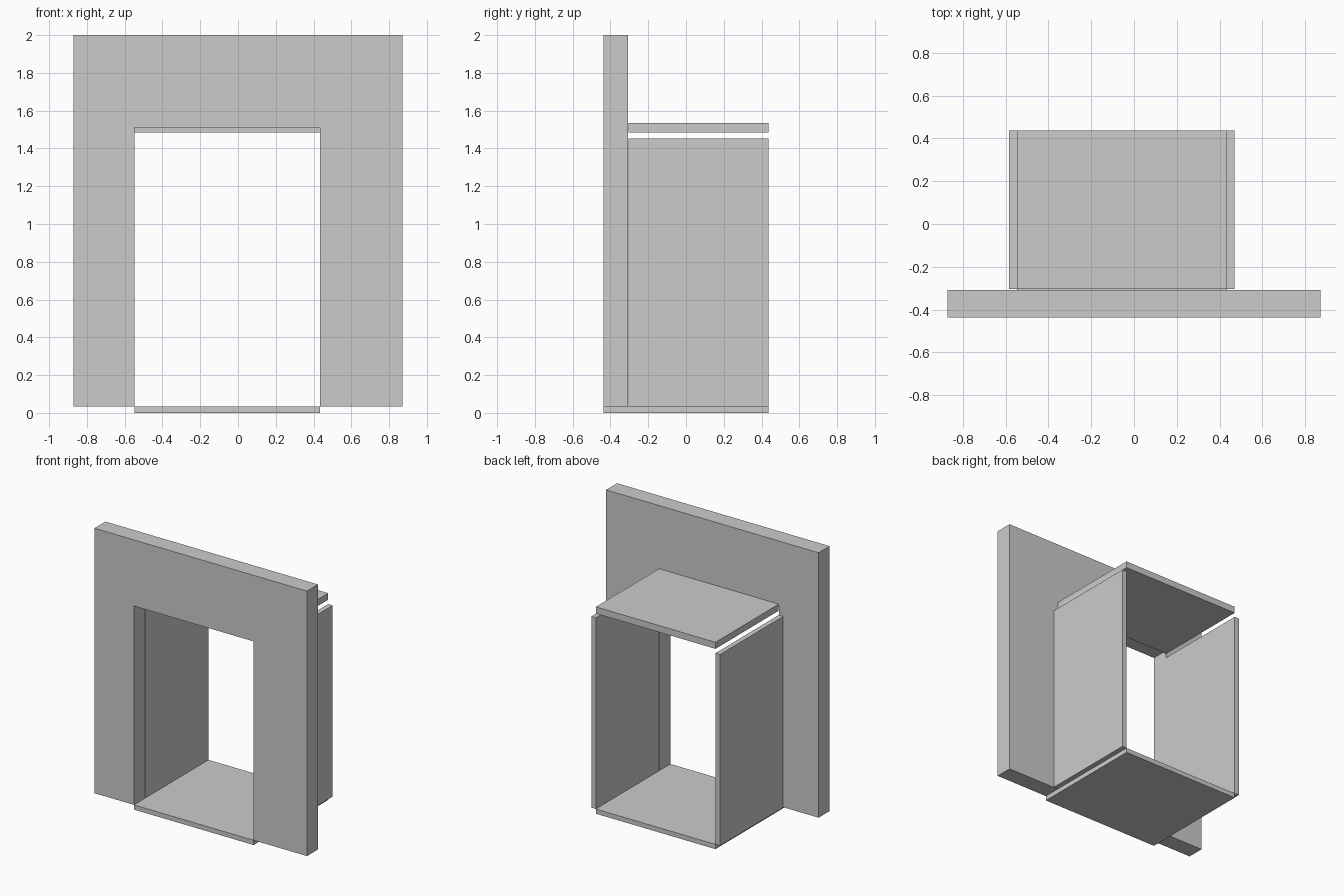
import bpy
import bmesh

if "Cube" in bpy.data.objects:
    bpy.data.objects.remove(bpy.data.objects["Cube"])


def finish(name, bm):
    bmesh.ops.recalc_face_normals(bm, faces=bm.faces)
    mesh = bpy.data.meshes.new(name)
    bm.to_mesh(mesh)
    bm.free()
    obj = bpy.data.objects.new(name, mesh)
    bpy.context.collection.objects.link(obj)
    return obj


def box(name, x, y, z):
    bm = bmesh.new()
    bmesh.ops.create_cube(bm, size=1)
    for v in bm.verts:
        v.co = [lo + (c + 0.5) * (hi - lo) for c, (lo, hi) in zip(v.co, (x, y, z))]
    return finish(name, bm)


def extruded_profile(name, points, y0, y1):
    bm = bmesh.new()
    face = bm.faces.new([bm.verts.new((x, y0, z)) for x, z in points])
    ext = bmesh.ops.extrude_face_region(bm, geom=[face], use_keep_orig=True)
    verts = [g for g in ext["geom"] if isinstance(g, bmesh.types.BMVert)]
    bmesh.ops.translate(bm, verts=verts, vec=(0, y1 - y0, 0))
    return finish(name, bm)


W, D = 0.872, 0.437             # half width and half depth
LEFT, RIGHT = -0.548, 0.434     # doorway sides
FLOOR, HEAD = 0.035, 1.51       # floor level and doorway top
BACK = (-0.304, D)              # depth range of the rear panels

# Front wall with off-centre doorway
extruded_profile("front_wall", [
    (-W, FLOOR), (LEFT, FLOOR), (LEFT, HEAD), (RIGHT, HEAD),
    (RIGHT, FLOOR), (W, FLOOR), (W, 2.0), (-W, 2.0)], -D, -0.308)

# Floor and ceiling slabs
box("floor_slab", (LEFT, RIGHT), (-D, D), (0, FLOOR))
box("ceiling_slab", (LEFT, RIGHT), BACK, (1.485, 1.534))

# Side panels, stopping short of the ceiling
for name, x in (("left_panel", (LEFT - 0.037, LEFT)),
                ("right_panel", (RIGHT, RIGHT + 0.037))):
    box(name, x, BACK, (FLOOR, 1.453))
